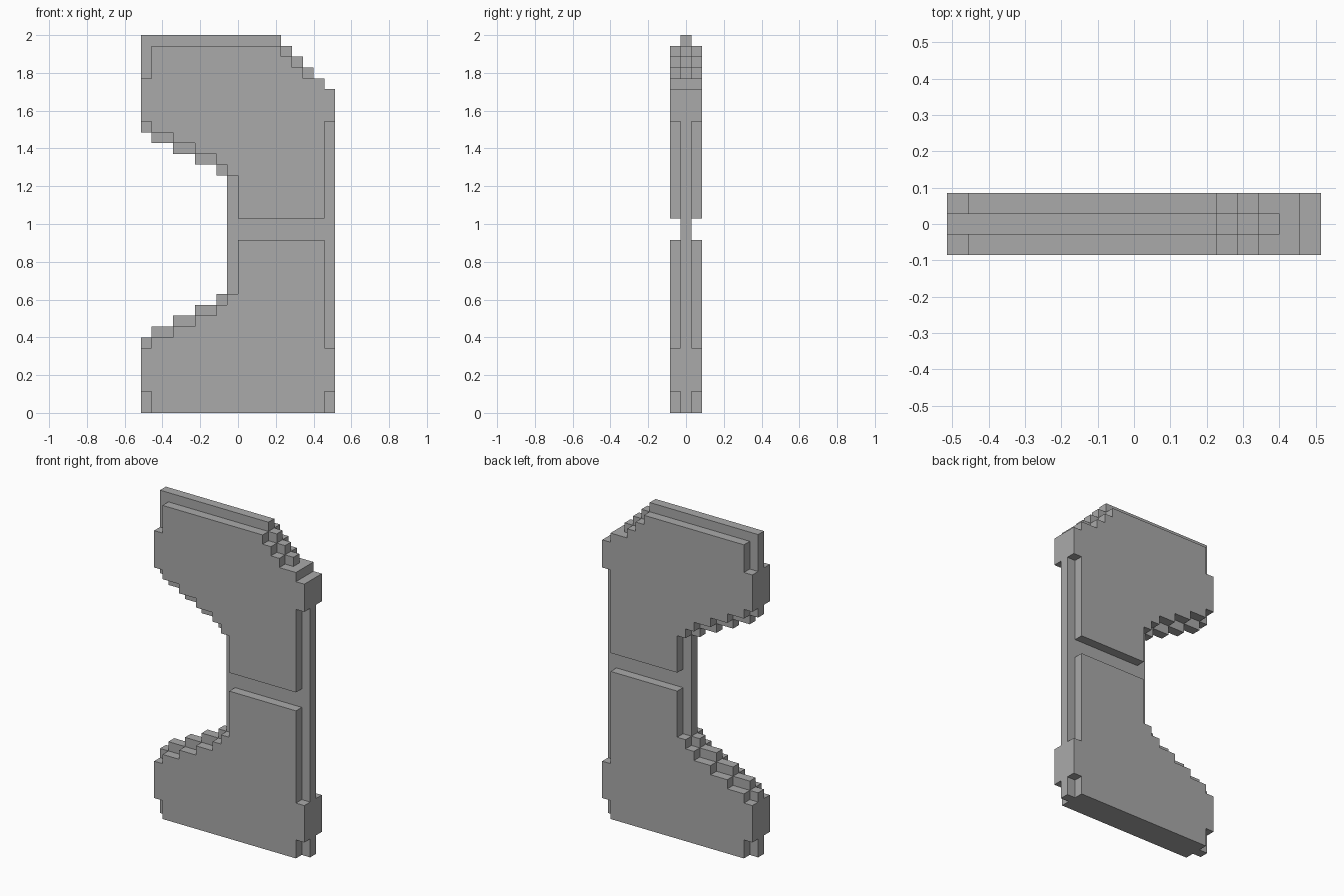
import bpy
import bmesh

cube = bpy.data.objects.get("Cube")
if cube:
    bpy.data.objects.remove(cube, do_unlink=True)

UNIT = 2 / 35          # size of one block
HALF_WIDTH = 9         # the model is eighteen blocks wide

grey = bpy.data.materials.new("plain grey")
grey.use_nodes = True
colour = (0.4, 0.4, 0.4, 1)
grey.diffuse_color = colour
grey.node_tree.nodes["Principled BSDF"].inputs["Base Color"].default_value = colour


def steps(edges, z, rise):
    """Outline of a staircase: one tread between each pair of x edges."""
    points = []
    for start, end in zip(edges, edges[1:]):
        points += [(start, z), (end, z)]
        z += rise
    return points


def slab(name, outline, y_front, y_back, mirrored=False):
    """Extrude an outline, given in blocks, from y_front to y_back."""
    bm = bmesh.new()
    face = bm.faces.new([
        bm.verts.new(((x - HALF_WIDTH) * UNIT, y_front * UNIT, z * UNIT))
        for x, z in outline])
    extruded = bmesh.ops.extrude_face_region(bm, geom=[face])["geom"]
    moved = [v for v in extruded if isinstance(v, bmesh.types.BMVert)]
    bmesh.ops.translate(bm, verts=moved, vec=(0, (y_back - y_front) * UNIT, 0))
    bmesh.ops.recalc_face_normals(bm, faces=bm.faces)
    mesh = bpy.data.meshes.new(name)
    bm.to_mesh(mesh)
    bm.free()
    mesh.materials.append(grey)
    obj = bpy.data.objects.new(name, mesh)
    bpy.context.collection.objects.link(obj)
    if mirrored:
        mod = obj.modifiers.new("front and back", "MIRROR")
        mod.use_axis = (False, True, False)
        mod.use_mirror_merge = False
    return obj


arch = [0, 1, 3, 5, 7, 8]
plate_arch = arch + [9]

# Central panel with the stepped crown and the stepped opening
core = [(0, 0), (18, 0)]
core += steps([18, 17, 16, 15, 14, 13], 30, 1)
core += [(13, 35), (0, 35)]
core += steps(arch, 26, -1)
core += reversed(steps(arch, 7, 1))
slab("core_panel", core, -0.5, 0.5)

# Upper raised plates, front and back
upper = [(9, 18), (17, 18), (17, 27), (18, 27)]
upper += steps([18, 17, 15, 14, 13, 1], 30, 1)
upper += [(1, 31), (0, 31)]
upper += steps(plate_arch, 27, -1)
slab("upper_plates", upper, -1.5, -0.5, mirrored=True)

# Lower raised plates, front and back
lower = [(1, 0), (17, 0), (17, 2), (18, 2), (18, 6), (17, 6), (17, 16), (9, 16)]
lower += reversed(steps(plate_arch, 6, 1))
lower += [(0, 2), (1, 2)]
slab("lower_plates", lower, -1.5, -0.5, mirrored=True)
